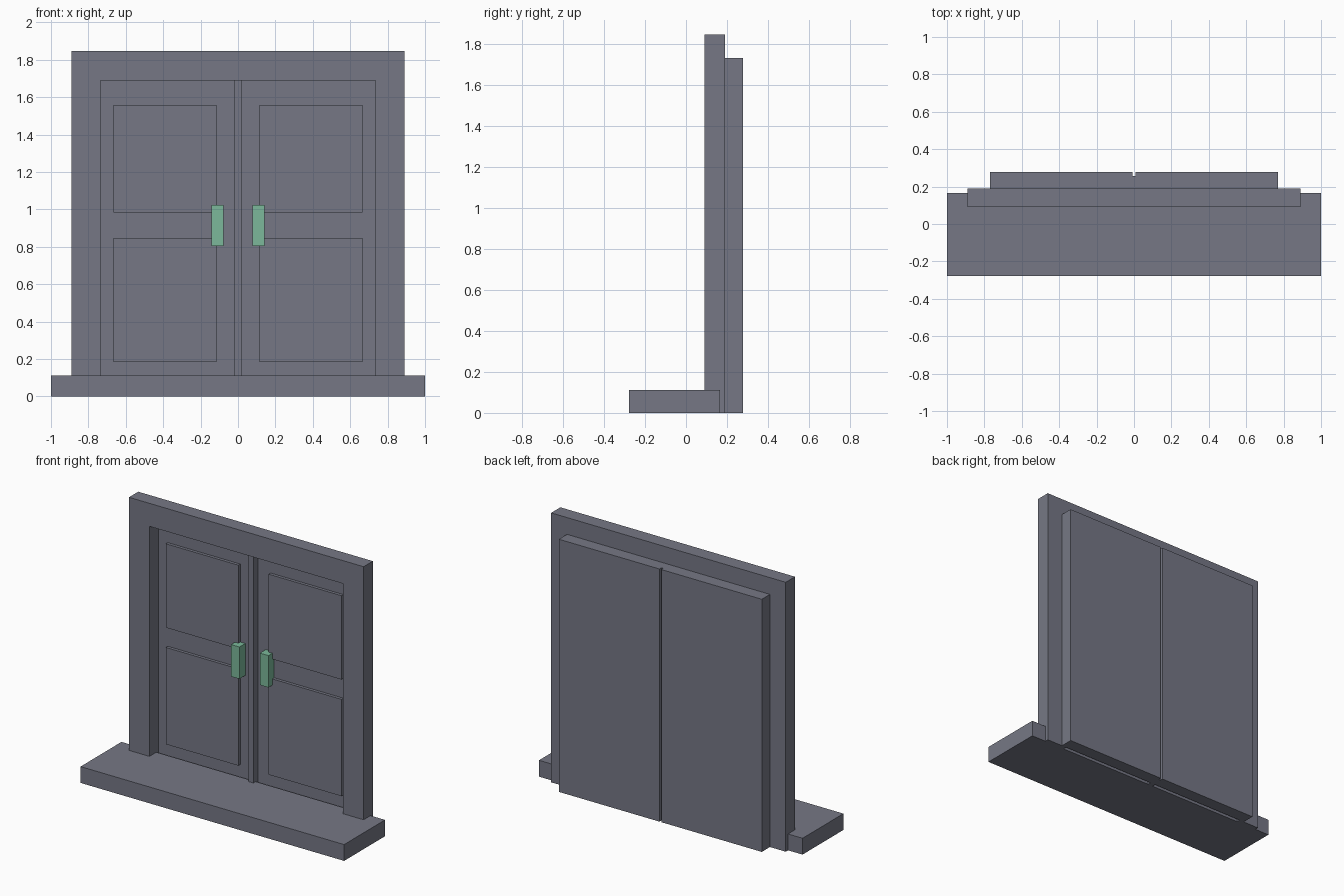
import bpy
import bmesh

cube = bpy.data.objects.get("Cube")
if cube:
    bpy.data.objects.remove(cube, do_unlink=True)


def make_material(name, rgb):
    mat = bpy.data.materials.new(name)
    mat.use_nodes = True
    color = (*rgb, 1.0)
    mat.diffuse_color = color
    mat.node_tree.nodes["Principled BSDF"].inputs["Base Color"].default_value = color
    return mat


GREY = make_material("slate grey", (0.18, 0.187, 0.235))
GREEN = make_material("soft green", (0.2, 0.485, 0.325))


def extrude_profile(name, outline, y0, y1, mat):
    """Extrude an x-z outline from y0 back to y1."""
    bm = bmesh.new()
    face = bm.faces.new([bm.verts.new((x, y0, z)) for x, z in outline])
    result = bmesh.ops.extrude_face_region(bm, geom=[face])
    moved = [v for v in result["geom"] if isinstance(v, bmesh.types.BMVert)]
    bmesh.ops.translate(bm, verts=moved, vec=(0, y1 - y0, 0))
    bmesh.ops.recalc_face_normals(bm, faces=bm.faces)
    mesh = bpy.data.meshes.new(name)
    bm.to_mesh(mesh)
    bm.free()
    mesh.materials.append(mat)
    obj = bpy.data.objects.new(name, mesh)
    bpy.context.collection.objects.link(obj)
    return obj


def box(name, x, y, z, mat=GREY):
    outline = [(x[0], z[0]), (x[1], z[0]), (x[1], z[1]), (x[0], z[1])]
    return extrude_profile(name, outline, *y, mat)


DOOR_FRONT, DOOR_BACK = 0.19, 0.278
DOOR_TOP = 1.733

# Doorstep
box("doorstep", (-1, 1), (-DOOR_BACK, 0.165), (0, 0.112))

# Frame with an open doorway
half = [(0.735, 1.69), (0.735, 0), (0.89, 0), (0.89, 1.848)]
frame = half + [(-x, z) for x, z in reversed(half)]
extrude_profile("door_frame", frame, 0.09, DOOR_FRONT, GREY)

# Cover strip between the leaves
box("centre_strip", (-0.019, 0.019), (0.14, DOOR_FRONT), (0, DOOR_TOP))
box("strip_core", (-0.007, 0.007), (DOOR_FRONT, 0.257), (0, DOOR_TOP))

# Door leaves with raised panels and handles
for side, s in (("left", 1), ("right", -1)):
    def span(a, b):
        return sorted((s * a, s * b))

    box(f"{side}_door", span(0.007, 0.77), (DOOR_FRONT, DOOR_BACK), (0, DOOR_TOP))
    for level, z in (("lower", (0.184, 0.848)), ("upper", (0.984, 1.559))):
        box(f"{side}_{level}_panel", span(0.115, 0.666), (0.169, DOOR_FRONT), z)
    box(f"{side}_handle", span(0.078, 0.142), (0.127, DOOR_FRONT), (0.805, 1.024), GREEN)
